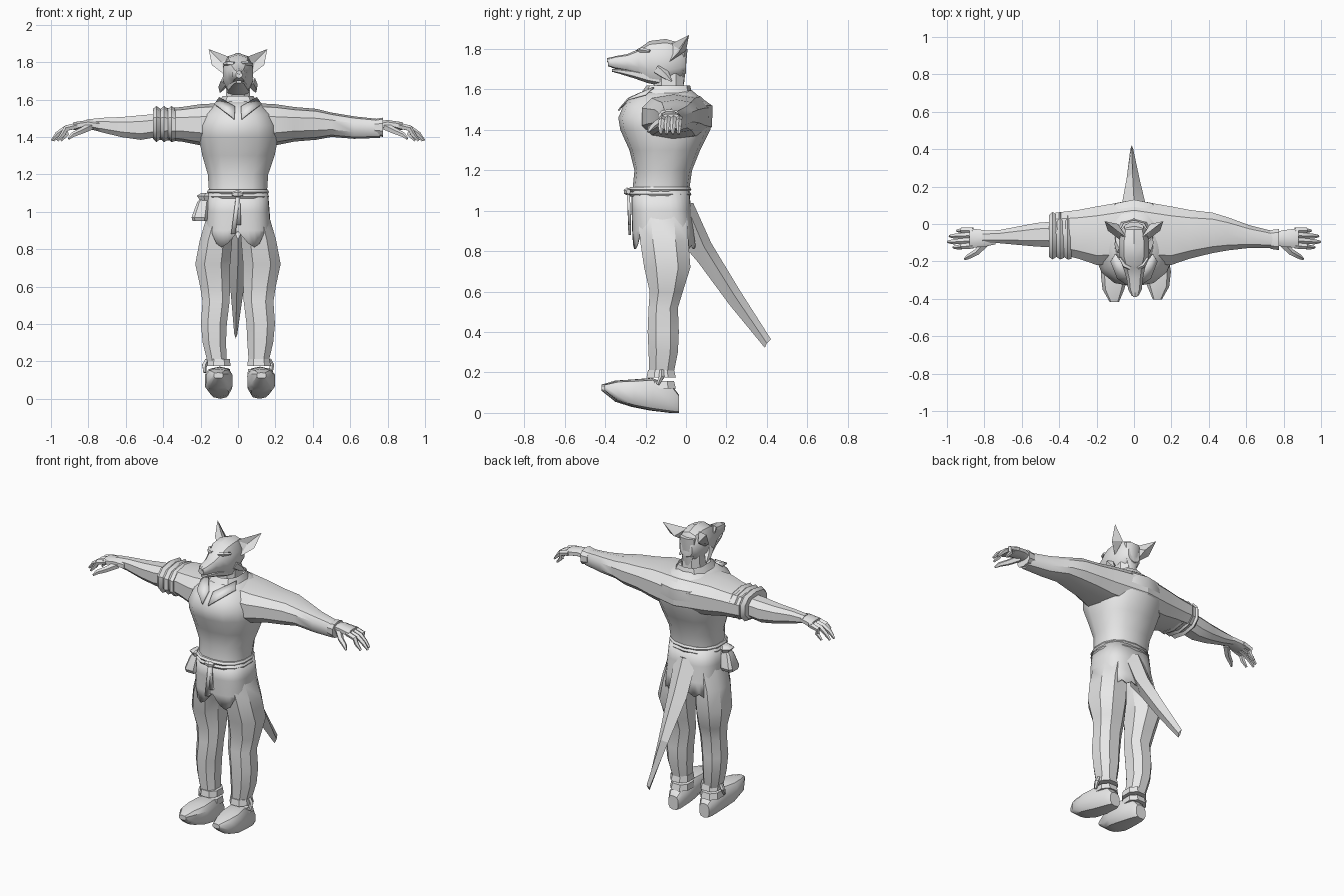
import bpy, bmesh, math
from mathutils import Vector

grey = bpy.data.materials.new("plain grey")
grey.diffuse_color = (0.8, 0.8, 0.8, 1)


def make(name, verts, faces, thick=0, angle=35):
    """Mesh object with outward normals and angle-limited smoothing."""
    me = bpy.data.meshes.new(name)
    bm = bmesh.new()
    vs = [bm.verts.new(v) for v in verts]
    for f in faces:
        bm.faces.new([vs[i] for i in f])
    bmesh.ops.recalc_face_normals(bm, faces=bm.faces)
    bm.to_mesh(me)
    bm.free()
    ob = bpy.data.objects.new(name, me)
    bpy.context.collection.objects.link(ob)
    me.materials.append(grey)
    if thick:
        m = ob.modifiers.new("thickness", 'SOLIDIFY')
        m.thickness = thick
        m.offset = 0
    bpy.ops.object.select_all(action='DESELECT')
    ob.select_set(True)
    bpy.context.view_layer.objects.active = ob
    bpy.ops.object.shade_smooth_by_angle(angle=math.radians(angle))
    return ob


def skin(rings, caps=True):
    n = len(rings[0])
    verts = [v for r in rings for v in r]
    faces = [(i * n + j, i * n + (j + 1) % n, (i + 1) * n + (j + 1) % n, (i + 1) * n + j)
             for i in range(len(rings) - 1) for j in range(n)]
    if caps:
        faces += [tuple(range(n)), tuple(range(len(verts) - n, len(verts)))]
    return verts, faces


def loft(name, axis, stations, n=10, power=0.8, sx=1, dx=0, dy=0, caps=True):
    """Stations: position on the axis, then the low/high limits on the other two axes."""
    rings = []
    for t, a0, a1, b0, b1 in stations:
        ring = []
        for k in range(n):
            w = 2 * math.pi * (k + 0.5) / n
            c, s = math.cos(w), math.sin(w)
            c, s = [math.copysign(abs(q) ** power, q) for q in (c, s)]
            a = (a0 + a1) / 2 + (a1 - a0) / 2 * c
            b = (b0 + b1) / 2 + (b1 - b0) / 2 * s
            p = {'x': (t, a, b), 'y': (a, t, b), 'z': (a, b, t)}[axis]
            ring.append((p[0] * sx + dx, p[1] + dy, p[2]))
        rings.append(ring)
    return make(name, *skin(rings, caps))


def tube(name, pts, n=6, sx=1):
    """Points: x, y, z, radius."""
    ps = [Vector(p[:3]) for p in pts]
    rings = []
    for i, p in enumerate(ps):
        d = (ps[min(i + 1, len(ps) - 1)] - ps[max(i - 1, 0)]).normalized()
        u = d.cross(Vector((0, 1, 0.1))).normalized()
        v = d.cross(u)
        ring = [p + (u * math.cos(2 * math.pi * k / n) + v * math.sin(2 * math.pi * k / n)) * pts[i][3]
                for k in range(n)]
        rings.append([(q.x * sx, q.y, q.z) for q in ring])
    return make(name, *skin(rings))


# torso
loft("shirt_body", 'z', [
    (1.06, -.155, .155, -.265, .01), (1.13, -.16, .16, -.262, .02), (1.2, -.165, .165, -.255, .03),
    (1.3, -.195, .2, -.28, .07), (1.4, -.215, .22, -.325, .12), (1.46, -.215, .215, -.335, .13),
    (1.52, -.19, .19, -.31, .13), (1.57, -.13, .13, -.26, .06), (1.595, -.08, .08, -.2, .03)], 14, .85)

# arms: shared upper sleeve, long sleeve on one side, rolled sleeve on the other
upper = [(0, -.22, .135, 1.34, 1.585), (.2, -.225, .1, 1.355, 1.575),
         (.3, -.19, .08, 1.375, 1.56), (.42, -.16, .065, 1.385, 1.55)]
loft("long_sleeve", 'x', upper + [
    (.5, -.145, .04, 1.40, 1.53), (.62, -.13, -.005, 1.39, 1.51), (.76, -.13, -.04, 1.395, 1.495)], 10)
loft("short_sleeve", 'x', upper, 10, sx=-1)
loft("sleeve_cuff", 'x', [(.73, -.135, -.03, 1.41, 1.495), (.775, -.142, -.025, 1.40, 1.503)], 10)
for i, x in enumerate((.335, .375, .415)):
    g = .006 * (2 - i)
    loft("rolled_cuff", 'x', [(x, -.18 - g, .055, 1.39 - g, 1.55), (x + .02, -.195, .07, 1.372, 1.565),
                              (x + .04, -.18, .05, 1.39, 1.55)], 10, sx=-1)
loft("bare_forearm", 'x', [
    (.4, -.13, .02, 1.40, 1.53), (.52, -.125, .01, 1.38, 1.52), (.62, -.115, -.01, 1.395, 1.51),
    (.72, -.105, -.03, 1.42, 1.505), (.81, -.105, -.035, 1.445, 1.495)], 8, sx=-1)

# hands
for sx in (1, -1):
    loft("palm", 'x', [(.74, -.11, -.045, 1.43, 1.485), (.8, -.125, -.03, 1.445, 1.492),
                       (.88, -.13, -.02, 1.435, 1.48)], 8, sx=sx)
    for y, r in ((-.033, .95), (-.06, .99), (-.088, 1.0), (-.115, .97)):
        tube("finger", [(.86, y, 1.46, .017), (.92, y * 1.04, 1.445, .016),
                        (r - .035, y * 1.08, 1.415, .014), (r - .004, y * 1.08, 1.38, .007)], 5, sx)
    tube("thumb", [(.79, -.1, 1.455, .022), (.84, -.15, 1.43, .018),
                   (.885, -.175, 1.41, .014), (.905, -.188, 1.39, .006)], 5, sx)

# neck and collar
loft("neck", 'z', [(1.54, -.075, .075, -.17, .0), (1.68, -.065, .065, -.16, -.01)], 8)
loft("collar", 'z', [(1.565, -.115, .115, -.235, .035), (1.62, -.085, .085, -.195, .02)], 10, caps=False)
for s in (1, -1):
    make("collar_flap", [(s * .1, -.16, 1.61), (s * .015, -.275, 1.56), (s * .02, -.335, 1.495),
                         (s * .09, -.29, 1.55), (s * .125, -.2, 1.575)], [(0, 1, 3, 4), (1, 2, 3)], .008)

# head: skull with upper snout, then lower jaw, nose, eyes, mane
loft("head", 'y', [
    (.0, -.045, .045, 1.68, 1.78), (-.03, -.07, .07, 1.65, 1.83), (-.1, -.085, .085, 1.62, 1.85),
    (-.18, -.082, .082, 1.63, 1.84), (-.235, -.06, .062, 1.67, 1.80), (-.29, -.042, .05, 1.69, 1.775),
    (-.35, -.033, .043, 1.702, 1.765), (-.385, -.012, .024, 1.715, 1.752)], 10, .85)
loft("lower_jaw", 'y', [
    (-.1, -.06, .06, 1.61, 1.68), (-.19, -.06, .06, 1.63, 1.69), (-.26, -.04, .045, 1.655, 1.7),
    (-.33, -.025, .034, 1.677, 1.703), (-.365, -.01, .02, 1.687, 1.702)], 8)
loft("nose", 'y', [(-.365, -.012, .024, 1.732, 1.762), (-.39, -.006, .018, 1.735, 1.755)], 6)
loft("mane", 'z', [(1.62, -.02, .02, -.03, -.01), (1.7, -.05, .05, -.05, .0),
                   (1.8, -.055, .055, -.06, .01)], 8)
for s in (1, -1):
    tube("brow", [(s * .02, -.235, 1.79, .012), (s * .05, -.22, 1.795, .014), (s * .075, -.18, 1.79, .008)], 5)
    tube("cheek_tuft", [(s * .065, -.14, 1.7, .03), (s * .085, -.1, 1.67, .022), (s * .095, -.07, 1.64, .004)], 5)
    # ears: cupped in front, pointed at the tip
    make("ear", [(s * .04, -.075, 1.825), (s * .075, -.085, 1.735), (s * .14, -.035, 1.785),
                 (s * .157, .015, 1.87), (s * .085, .0, 1.79), (s * .09, -.035, 1.8)],
         [(0, 1, 5), (1, 2, 5), (2, 3, 5), (3, 0, 5), (1, 0, 4), (2, 1, 4), (3, 2, 4), (0, 3, 4)], angle=20)

# skirt of the shirt with a ragged, slit hem
n = 32
rings = []
for z, hx, y0, y1 in ((1.1, .157, -.265, .012), (1.0, .165, -.265, .022), (.9, .172, -.262, .035), (.815, .172, -.26, .045)):
    ring = []
    for k in range(n):
        w = 2 * math.pi * k / n - math.pi / 2
        c, s = [math.copysign(abs(q) ** .7, q) for q in (math.cos(w), math.sin(w))]
        zz = z
        if z < .85:
            zz = .895 if k == 0 else .88 if k in (4, 28, 5, 27) else .81 + .02 * (k % 2)
        ring.append((hx * c, (y0 + y1) / 2 + (y1 - y0) / 2 * s, zz))
    rings.append(ring)
make("shirt_skirt", *skin(rings, False), thick=.008)

# belt with knot, hanging ends and pouch
for z in (1.082, 1.106):
    loft("belt", 'z', [(z - .012, -.163, .163, -.275, .018), (z, -.17, .17, -.285, .027),
                       (z + .012, -.163, .163, -.275, .018)], 14, .85)
tube("belt_knot", [(-.03, -.285, 1.095, .014), (0, -.29, 1.095, .02), (.025, -.285, 1.095, .012)], 6)
for x, z in ((-.025, .88), (.005, .93)):
    make("belt_end", [(-.01, -.285, 1.09), (.01, -.285, 1.09), (x + .012, -.278, z), (x - .012, -.278, z)],
         [(0, 1, 2, 3)], .014)
loft("pouch", 'z', [(.95, -.245, -.165, -.2, -.11), (.97, -.25, -.16, -.21, -.1), (1.05, -.22, -.155, -.19, -.12),
                    (1.075, -.2, -.15, -.175, -.13)], 8, .5)
loft("pouch_flap", 'z', [(1.06, -.205, -.15, -.19, -.12), (1.085, -.225, -.14, -.2, -.11),
                         (1.1, -.2, -.14, -.18, -.13)], 6)

# legs, ankle wraps and shoes
for s, name in ((1, "left"), (-1, "right")):
    d = 0 if s > 0 else .015
    loft(name + "_leg", 'z', [
        (1.04, 0, .145, -.24, 0), (.95, 0, .18, -.245, .015), (.85, .01 + d, .21, -.235, .02),
        (.72, .02 + d, .235, -.215, .03), (.6, .022 + d, .208, -.185, -.01), (.52, .025 + d, .195, -.19, -.035),
        (.4, .04 + d, .203, -.195, -.03), (.3, .045 + d, .193, -.19, -.035),
        (.18, .055, .163, -.185, -.06)], 8, .85, s)
    sh, dy = (0, .03) if s > 0 else (.02, 0)
    for z in (.14, .195):
        loft("ankle_wrap", 'z', [(z - .02, .045, .18, -.2, -.045), (z + .018, .05, .172, -.192, -.055)],
             8, .85, s, sh * .5)
    tube("wrap_tie", [(s * .165, -.12, .21, .012), (s * .18, -.12, .18, .014), (s * .178, -.14, .14, .008)], 5)
    loft(name + "_shoe", 'y', [
        (-.05, .08, .15, 0, .09), (-.08, .065, .165, 0, .13), (-.18, .05, .185, .012, .172),
        (-.27, .048, .2, .03, .165), (-.35, .07, .19, .055, .16), (-.418, .1, .15, .11, .14)],
         10, .65, s, sh, dy if s < 0 else .015)

# tail: broad at the root, narrowing to a blunt blade
make("tail", *skin([
    [(-.075, .0, 1.03), (0, .035, 1.04), (.075, .0, 1.03), (0, -.03, .85)],
    [(-.068, .09, .82), (0, .125, .84), (.066, .09, .82), (0, .06, .745)],
    [(-.04, .24, .58), (-.008, .27, .6), (.03, .24, .58), (-.008, .215, .535)],
    [(-.02, .4, .345), (-.012, .42, .365), (-.004, .4, .345), (-.012, .39, .322)]]), angle=20)
